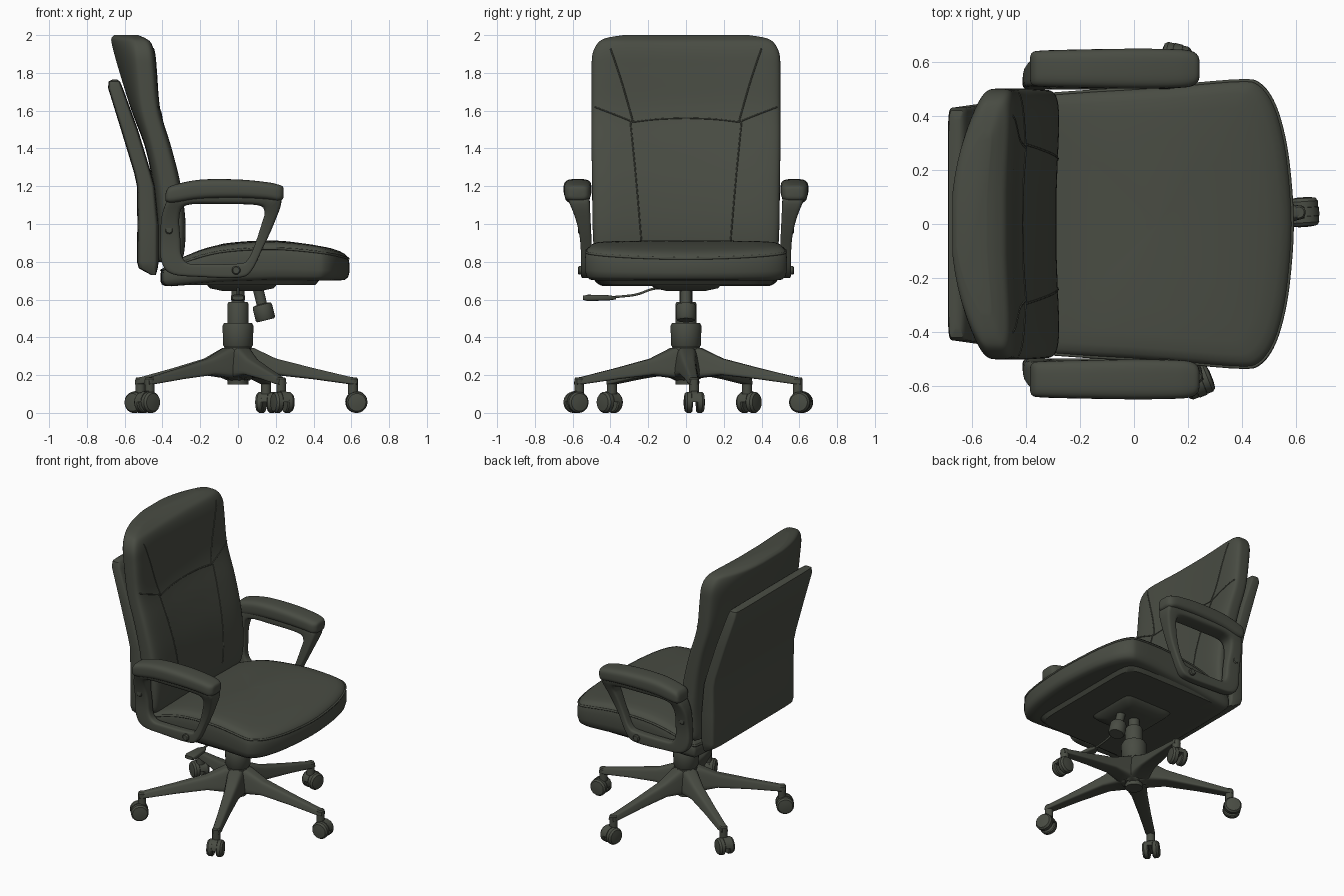
import bpy, bmesh, math
from mathutils import Matrix, Vector

if "Cube" in bpy.data.objects:
    bpy.data.objects.remove(bpy.data.objects["Cube"])

mat = bpy.data.materials.new("dark olive grey")
mat.diffuse_color = (0.066, 0.072, 0.056, 1)
mat.use_nodes = True
mat.node_tree.nodes["Principled BSDF"].inputs["Base Color"].default_value = mat.diffuse_color


def loft(name, rings, closed=False, m=Matrix(), angle=40):
    """Skin a list of point rings; cap the ends unless closed."""
    bm = bmesh.new()
    vs = [[bm.verts.new(m @ Vector(p)) for p in r] for r in rings]
    n = len(vs[0])
    for i in range(len(vs) if closed else len(vs) - 1):
        a, b = vs[i], vs[(i + 1) % len(vs)]
        for j in range(n):
            k = (j + 1) % n
            bm.faces.new((a[j], a[k], b[k], b[j]))
    if not closed:
        bm.faces.new(vs[0])
        bm.faces.new(vs[-1])
    bmesh.ops.recalc_face_normals(bm, faces=bm.faces)
    me = bpy.data.meshes.new(name)
    bm.to_mesh(me)
    bm.free()
    me.shade_smooth()
    me.set_sharp_from_angle(angle=math.radians(angle))
    me.materials.append(mat)
    ob = bpy.data.objects.new(name, me)
    bpy.context.collection.objects.link(ob)
    return ob


def oval(n=2.0, count=32):
    """Unit superellipse; n=2 is a circle, larger is boxier."""
    out = []
    for i in range(count):
        t = 2 * math.pi * (i + 0.5) / count
        c, s = math.cos(t), math.sin(t)
        out.append((math.copysign(abs(c) ** (2 / n), c), math.copysign(abs(s) ** (2 / n), s)))
    return out


def smooth(pts, k=5, closed=False):
    """Catmull-Rom resampling of tuples of any length."""
    n, out = len(pts), []
    for i in range(n if closed else n - 1):
        ix = [i - 1, i, i + 1, i + 2]
        a, b, c, d = (pts[j % n] if closed else pts[min(max(j, 0), n - 1)] for j in ix)
        for s in range(k):
            t = s / k
            out.append(tuple(q + 0.5 * t * (r - p + t * (2 * p - 5 * q + 4 * r - w + t * (3 * (q - r) + w - p)))
                             for p, q, r, w in zip(a, b, c, d)))
    return out if closed else out + [pts[-1]]


def lathe(name, prof, m=Matrix(), count=28):
    return loft(name, [[(r * u, r * v, z) for u, v in oval(2, count)] for r, z in prof], m=m, angle=35)


def tube(name, pts, r, closed=False):
    cu = bpy.data.curves.new(name, 'CURVE')
    cu.dimensions, cu.bevel_depth, cu.bevel_resolution, cu.use_fill_caps = '3D', r, 1, True
    sp = cu.splines.new('POLY')
    sp.points.add(len(pts) - 1)
    for p, q in zip(sp.points, pts):
        p.co = (*q, 1)
    sp.use_cyclic_u = closed
    cu.materials.append(mat)
    bpy.context.collection.objects.link(bpy.data.objects.new(name, cu))


# Back cushion: rows of (z, front x, back x, half width, rear bulge)
rows = smooth([(.80, -.30, -.42, .46, 0), (.84, -.27, -.43, .485, 0), (1.0, -.26, -.43, .495, 0),
               (1.2, -.285, -.45, .497, 0), (1.4, -.335, -.49, .50, 0), (1.6, -.395, -.545, .50, .02),
               (1.8, -.415, -.57, .50, .06), (1.9, -.425, -.58, .495, .08), (1.96, -.445, -.585, .465, .09),
               (1.985, -.48, -.585, .42, .09), (2.0, -.52, -.575, .33, .085)])
rings = []
for z, f, b, w, bulge in rows:
    ring = []
    for u, v in oval(4.5, 72):
        x = (f + b) / 2 + (f - b) / 2 * v
        x -= (1 - u * u) * (0.028 * max(v, 0) + bulge * max(-v, 0))
        ring.append((x, w * u, z))
    rings.append(ring)
loft("back_cushion", rings, angle=60)


def on_back(y, z):
    """Point on the front surface of the back cushion."""
    r = min(rows, key=lambda q: abs(q[0] - z))
    i = rows.index(r)
    s = rows[min(i + 1, len(rows) - 1)] if z >= r[0] else rows[i - 1]
    t = (z - r[0]) / (s[0] - r[0]) if s[0] != r[0] else 0
    f, b, w = (r[k] + t * (s[k] - r[k]) for k in (1, 2, 3))
    u = min(abs(y / w), 1)
    v = (1 - u ** 4.5) ** (1 / 4.5)
    return ((f + b) / 2 + (f - b) / 2 * v - (1 - u * u) * .028 * v, y, z)


# Stitched seams on the back
def seam(name, pts):
    tube(name, [on_back(*p) for p in smooth(pts, 8)], 0.004)


seam("headrest_seam", [(-.28, 1.54), (-.15, 1.555), (0, 1.56), (.15, 1.555), (.28, 1.54)])
for s in (-1, 1):
    seam("lower_seam", [(s * .295, 1.55), (s * .265, 1.25), (s * .235, .90)])
    seam("upper_seam", [(s * .28, 1.54), (s * .34, 1.75), (s * .40, 1.93)])
    seam("side_seam", [(s * .28, 1.54), (s * .38, 1.58), (s * .485, 1.62)])

# Rear shell: rows of (z, back x, front x, half width)
shell = [(1.765, -.665, -.64, .39), (1.755, -.685, -.625, .42), (1.72, -.688, -.61, .43), (1.5, -.62, -.53, .44),
         (1.27, -.55, -.46, .45), (1.2, -.535, -.44, .45), (1.0, -.533, -.42, .45), (.80, -.535, -.42, .45),
         (.765, -.525, -.425, .445), (.73, -.46, -.435, .43)]
loft("back_shell", [[((f + b) / 2 + (f - b) / 2 * v, w * u, z) for u, v in oval(9, 40)] for z, b, f, w in shell])

# Seat: half plan outline mirrored, then stacked between bottom and top curves
half = [(-.41, .22), (-.40, .43), (-.37, .475), (-.2, .493), (0, .505), (.2, .52), (.4, .535), (.465, .522),
        (.515, .46), (.55, .36), (.575, .22)]
plan = smooth([(-.41, 0)] + half + [(.59, 0)] + [(x, -y) for x, y in reversed(half)], 4, True)
tops = smooth([(-.42, .77), (-.3, .825), (-.15, .88), (0, .905), (.2, .912), (.4, .892), (.52, .868), (.6, .84)], 6)
bots = [(-.42, .665), (-.1, .69), (.2, .70), (.6, .70)]


def curve_at(c, x):
    for (x0, z0), (x1, z1) in zip(c, c[1:]):
        if x <= x1:
            return z0 + (z1 - z0) * (x - x0) / (x1 - x0)
    return c[-1][1]


def seat_ring(s, t):
    out = []
    for px, py in plan:
        x, y = .09 + (px - .09) * s, py * s
        lo, hi = curve_at(bots, x), curve_at(tops, x)
        out.append((x, y, lo + t * (hi - lo)))
    return out


loft("seat", [seat_ring(*q) for q in [(.02, 0), (.5, 0), (.88, 0), (.95, .03), (.985, .12), (1, .3), (1, .6), (.993, .75),
                                      (.98, .85), (.95, .92), (.9, .96), (.8, .98), (.6, .99), (.35, 1), (.02, 1)]], angle=60)
tube("seat_piping", seat_ring(.988, .8), .007, True)


# Under-seat pan and mechanism
def slab(name, cx, layers, n=10):
    loft(name, [[(cx + a * u, b * v, z) for u, v in oval(n, 32)] for z, a, b in layers])


slab("seat_pan", .03, [(.678, .38, .45), (.70, .40, .47)])
slab("mechanism_plate", .02, [(.645, .10, .10), (.66, .17, .17), (.685, .19, .19)])

# Gas column, hub and tension knob
lathe("gas_column", [(.035, .46), (.035, .66)])
lathe("column_sleeve", [(.056, .47), (.056, .575), (.05, .588)])
lathe("column_cover", [(.06, .33), (.08, .36), (.082, .46), (.074, .477)])
lathe("base_hub", [(.055, .15), (.057, .2), (.075, .24), (.075, .345), (.06, .36)])
tilt = Matrix.Translation((.105, 0, .66)) @ Matrix.Rotation(math.radians(-14), 4, 'Y')
lathe("tension_knob", [(.028, .02), (.028, -.085), (.048, -.09), (.053, -.1), (.053, -.165), (.046, -.175)], tilt)

# Height lever and paddle
tube("height_lever", smooth([(0, -.1, .665), (0, -.18, .655), (0, -.27, .625), (0, -.40, .612)], 6), .007)
loft("lever_paddle", [[(a * u, y, .609 + b * v) for u, v in oval(4, 20)] for y, a, b in
                      [(-.37, .012, .008), (-.41, .03, .014), (-.52, .038, .017), (-.545, .03, .011)]])

# Five legs with twin-wheel casters
leg = [(.03, .17, .345, .065), (.08, .185, .345, .06), (.2, .20, .288, .045), (.4, .178, .237, .034),
       (.59, .152, .192, .027), (.63, .15, .185, .02)]
for i in range(5):
    m = Matrix.Rotation(math.radians(4 + 72 * i), 4, 'Z')
    loft("base_leg", [[(x, w * u * (1 - .25 * v), (lo + hi) / 2 + (hi - lo) / 2 * v) for u, v in oval(5, 24)]
                      for x, lo, hi, w in leg], m=m)
    lathe("caster_stem", [(.026, .10), (.026, .18), (.02, .188)], m @ Matrix.Translation((.61, 0, 0)), 16)
    for s in (-1, 1):
        wm = m @ Matrix.Translation((.628, s * .031, .056)) @ Matrix.Rotation(s * -math.pi / 2, 4, 'X')
        lathe("caster_wheel", [(.05, -.02), (.056, -.014), (.056, .008), (.047, .02), (.02, .024)], wm, 24)
    hood = [(.628 + .058 * math.cos(a), .058 + .058 * math.sin(a)) for a in [math.pi * k / 10 for k in range(11)]]
    loft("caster_hood", [[(x, y, z) for x, z in hood] for y in (-.016, .016)], m=m)

# Armrests: outer and inner loop points (x, z, x, z) with a width that grows upward
loop = smooth([(-.40, 1.06, -.31, 1.04), (-.41, .92, -.305, .92), (-.405, .80, -.30, .84), (-.35, .735, -.27, .795),
               (-.2, .72, -.2, .787), (0, .715, 0, .79), (.07, .75, .05, .81), (.13, .87, .085, .88),
               (.19, 1.0, .125, 1.0), (.23, 1.13, .14, 1.065), (.15, 1.16, .10, 1.10), (-.1, 1.17, -.1, 1.105),
               (-.33, 1.16, -.27, 1.10)], 4, True)
pad = smooth([(-.385, 1.125, 1.15, .04), (-.375, 1.115, 1.185, .06), (-.34, 1.11, 1.207, .067), (-.2, 1.13, 1.235, .071),
              (0, 1.135, 1.236, .074), (.15, 1.128, 1.222, .072), (.21, 1.12, 1.21, .066), (.235, 1.13, 1.2, .05),
              (.242, 1.145, 1.185, .03)], 4)
for s, side in ((-1, "right"), (1, "left")):
    rings = []
    for ox, oz, ix, iz in loop:
        ring = []
        for u, v in oval(5, 20):
            x, z = ((a + b) / 2 + (a - b) / 2 * v for a, b in ((ox, ix), (oz, iz)))
            t = min(max((z - .85) / .28, 0), 1)
            y0, y1 = .497 + .013 * t, .557 + .07 * t * t
            ring.append((x, s * ((y0 + y1) / 2 + (y1 - y0) / 2 * u), z))
        rings.append(ring)
    loft(side + "_arm_frame", rings, True, angle=50)
    loft(side + "_arm_pad", [[(x, s * (.574 + w * u), (lo + hi) / 2 + (hi - lo) / 2 * v) for u, v in oval(3.5, 28)]
                             for x, lo, hi, w in pad], angle=60)
    for bx, bz in ((-.365, .97), (-.01, .755)):
        bm_ = Matrix.Translation((bx, s * .55, bz)) @ Matrix.Rotation(s * -math.pi / 2, 4, 'X')
        lathe(side + "_arm_bolt", [(.023, 0), (.023, .016), (.017, .022)], bm_, 18)
